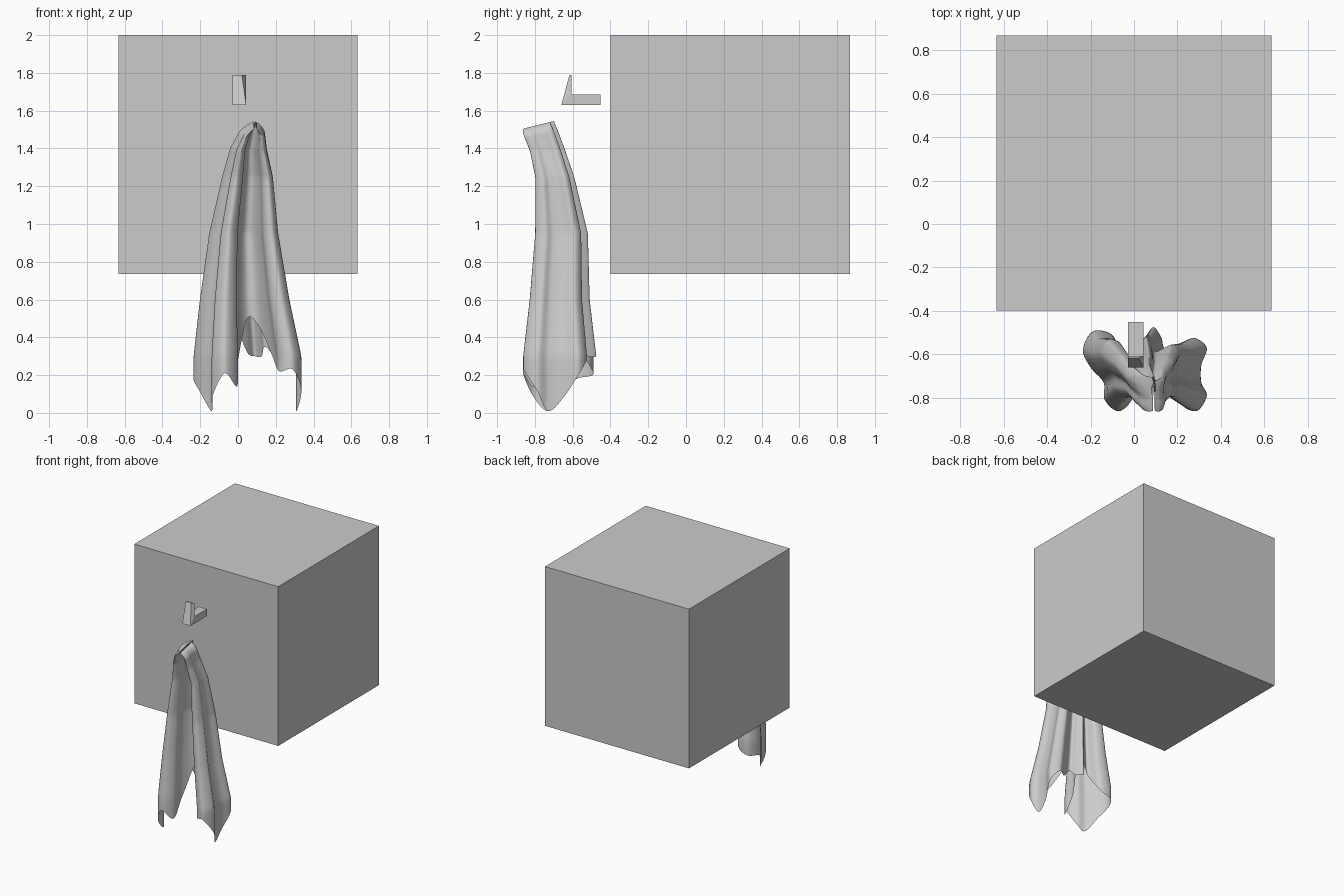
import bpy, bmesh
from mathutils import Vector

if "Cube" in bpy.data.objects:
    bpy.data.objects.remove(bpy.data.objects["Cube"])


def make_object(name, verts, faces, smooth=False):
    mesh = bpy.data.meshes.new(name)
    mesh.from_pydata(verts, [], faces)
    bm = bmesh.new()
    bm.from_mesh(mesh)
    bmesh.ops.recalc_face_normals(bm, faces=bm.faces)
    bm.to_mesh(mesh)
    bm.free()
    for p in mesh.polygons:
        p.use_smooth = smooth
    obj = bpy.data.objects.new(name, mesh)
    bpy.context.collection.objects.link(obj)
    return obj


def catmull(a, b, c, d, t):
    return 0.5 * (2 * b + (c - a) * t + (2 * a - 5 * b + 4 * c - d) * t * t
                  + (3 * b - a - 3 * c + d) * t ** 3)


# Large block
bpy.ops.mesh.primitive_cube_add(size=1.266, location=(0, 0.234, 1.367))
bpy.context.object.name = "block"

# Wall hook: L-shaped side profile (y, z) extruded in x
profile = [(-0.452, 1.63), (-0.66, 1.63), (-0.617, 1.79),
           (-0.607, 1.79), (-0.607, 1.685), (-0.452, 1.685)]
n = len(profile)
verts = [(-0.028, y, z) for y, z in profile]
verts += [(0.02 if i == 2 else 0.043, y, z) for i, (y, z) in enumerate(profile)]
# each cap is split into the foot and the upright plate
foot, plate = [0, 1, 4, 5], [1, 2, 3, 4]
faces = [foot, plate, [i + n for i in foot], [i + n for i in plate]]
faces += [[i, (i + 1) % n, n + (i + 1) % n, n + i] for i in range(n)]
make_object("hook", verts, faces)

# Hanging cloth: folded hem outline (x, y, z), seen from above
hem = [Vector(p) for p in [
    (0.06, -0.61, 0.50), (0.0, -0.70, 0.28), (-0.005, -0.80, 0.14),
    (-0.07, -0.862, 0.21), (-0.135, -0.81, 0.09), (-0.14, -0.73, 0.01),
    (-0.20, -0.66, 0.11), (-0.235, -0.58, 0.18), (-0.19, -0.495, 0.20),
    (-0.10, -0.51, 0.25), (-0.06, -0.60, 0.40), (-0.01, -0.575, 0.46),
    (0.05, -0.52, 0.32), (0.09, -0.475, 0.30), (0.125, -0.52, 0.30),
    (0.15, -0.57, 0.35), (0.22, -0.545, 0.27), (0.28, -0.525, 0.28),
    (0.335, -0.57, 0.20), (0.31, -0.65, 0.08), (0.31, -0.73, 0.01),
    (0.335, -0.79, 0.12), (0.29, -0.86, 0.23), (0.22, -0.83, 0.22),
    (0.19, -0.72, 0.28), (0.13, -0.62, 0.45)]]
# Gathering towards the top: height, centre x, centre y, scale x, scale y
levels = [(0.0, 0.05, -0.67, 1.0, 1.0), (0.3, 0.05, -0.67, 1.0, 1.0),
          (0.6, 0.035, -0.67, 0.83, 0.82), (0.95, 0.03, -0.66, 0.64, 0.72),
          (1.25, 0.05, -0.695, 0.47, 0.53), (1.4, 0.055, -0.735, 0.34, 0.47),
          (1.5, 0.075, -0.77, 0.23, 0.46), (1.53, 0.085, -0.78, 0.13, 0.44),
          (1.545, 0.09, -0.78, 0.03, 0.42)]
TOP = levels[-1][0]


def gather(z):
    z = min(max(z, 0.0), TOP)
    for i in range(len(levels) - 1):
        if z <= levels[i + 1][0]:
            break
    t = (z - levels[i][0]) / (levels[i + 1][0] - levels[i][0])
    return [a + (b - a) * t for a, b in zip(levels[i], levels[i + 1])][1:]


# Smooth closed outline, swept upward in rows
STEPS, ROWS = 8, 64
count = len(hem)
outline = [catmull(hem[i - 1], hem[i], hem[(i + 1) % count], hem[(i + 2) % count], s / STEPS)
           for i in range(count) for s in range(STEPS)]
m = len(outline)
verts, faces = [], []
for r in range(ROWS + 1):
    u = 1 - (1 - r / ROWS) ** 1.4
    for p in outline:
        z = max(p.z, 0.0) + (TOP - max(p.z, 0.0)) * u
        cx, cy, sx, sy = gather(z)
        x = cx + (p.x - 0.05) * sx
        y = cy + (p.y + 0.67) * sy
        # the gathered ridge slopes down to the front
        verts.append((x, y, z + 0.25 * min(y + 0.7, 0) * (z / TOP) ** 6))
for r in range(ROWS):
    for c in range(m):
        d = (c + 1) % m
        faces.append([r * m + c, r * m + d, (r + 1) * m + d, (r + 1) * m + c])
make_object("hanging_cloth", verts, faces, smooth=True)
